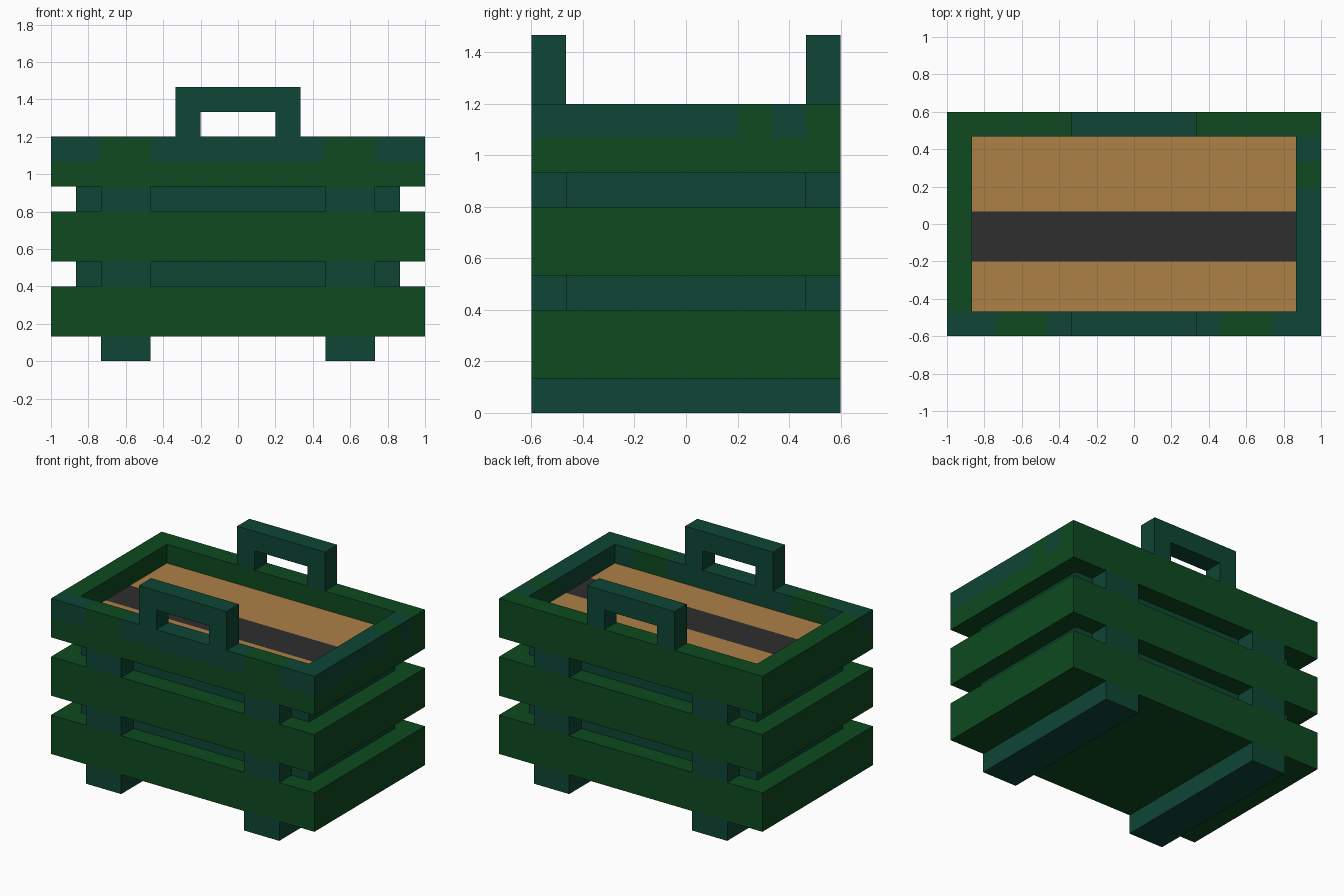
import bpy
import bmesh

if "Cube" in bpy.data.objects:
    bpy.data.objects.remove(bpy.data.objects["Cube"])

U = 2 / 15  # one grid cell of the blocky design


def material(name, rgb):
    m = bpy.data.materials.new(name)
    lin = [((c / 255 + 0.055) / 1.055) ** 2.4 if c > 10 else c / 255 / 12.92 for c in rgb]
    m.diffuse_color = (*lin, 1)
    m.use_nodes = True
    m.node_tree.nodes["Principled BSDF"].inputs["Base Color"].default_value = m.diffuse_color
    return m


GREEN = material("leaf green", (14, 74, 32))
TEAL = material("dark teal", (14, 70, 53))
TAN = material("tan", (173, 129, 71))
DARK = material("charcoal", (46, 46, 46))


def finish(name, bm, mat):
    bmesh.ops.recalc_face_normals(bm, faces=bm.faces)
    mesh = bpy.data.meshes.new(name)
    bm.to_mesh(mesh)
    bm.free()
    mesh.materials.append(mat)
    bpy.context.collection.objects.link(bpy.data.objects.new(name, mesh))


def box(name, mat, x, y, z):
    """Box from (min, max) ranges in grid cells."""
    bm = bmesh.new()
    bmesh.ops.create_cube(bm, size=1)
    for v in bm.verts:
        v.co = [U * ((r[0] + r[1]) / 2 + c * (r[1] - r[0])) for c, r in zip(v.co, (x, y, z))]
    finish(name, bm, mat)


# Slat bands; the top one carries the rim
for i, (z0, z1) in enumerate(((1, 3), (4, 6), (7, 8))):
    box(f"slat_band_{i}", GREEN, (-7.5, 7.5), (-4.5, 4.5), (z0, z1))

# Recessed inner panels and front/back posts in the gaps
for i, z0 in enumerate((3, 6)):
    box(f"inner_panel_{i}", TEAL, (-6.5, 6.5), (-3.5, 3.5), (z0, z0 + 1))
    for sx in (-1, 1):
        for sy in (-1, 1):
            box("post", TEAL, sorted((sx * 3.5, sx * 5.5)), sorted((sy * 3.5, sy * 4.5)), (z0, z0 + 1))

# Foot runners
for sx in (-1, 1):
    box("foot_runner", TEAL, sorted((sx * 3.5, sx * 5.5)), (-4.5, 4.5), (0, 1))

# Rim: plain back and left, two-coloured front and right
box("rim_back", GREEN, (-7.5, 7.5), (3.5, 4.5), (8, 9))
box("rim_left", GREEN, (-7.5, -6.5), (-3.5, 3.5), (8, 9))
front = (-7.5, -5.5, -3.5, 3.5, 5.5, 7.5)
for i in range(5):
    box("rim_front", (TEAL, GREEN)[i % 2], front[i:i + 2], (-4.5, -3.5), (8, 9))
right = (-3.5, 1.5, 2.5, 3.5)
for i in range(3):
    box("rim_right", (TEAL, GREEN)[i % 2], (6.5, 7.5), right[i:i + 2], (8, 9))

# Contents: tan filling with a charcoal stripe
for name, mat, y in (("filling_front", TAN, (-3.5, -1.5)), ("filling_stripe", DARK, (-1.5, 0.5)),
                     ("filling_back", TAN, (0.5, 3.5))):
    box(name, mat, (-6.5, 6.5), y, (8, 8.03))

# Arch handles from an extruded profile
profile = ((-2.5, 9), (-2.5, 11), (2.5, 11), (2.5, 9), (1.5, 9), (1.5, 10), (-1.5, 10), (-1.5, 9))
for name, y in (("handle_front", -4.5), ("handle_back", 3.5)):
    bm = bmesh.new()
    face = bm.faces.new([bm.verts.new((px * U, y * U, pz * U)) for px, pz in profile])
    ext = bmesh.ops.extrude_face_region(bm, geom=[face], use_keep_orig=True)
    bmesh.ops.translate(bm, vec=(0, U, 0), verts=[g for g in ext["geom"] if isinstance(g, bmesh.types.BMVert)])
    finish(name, bm, TEAL)
